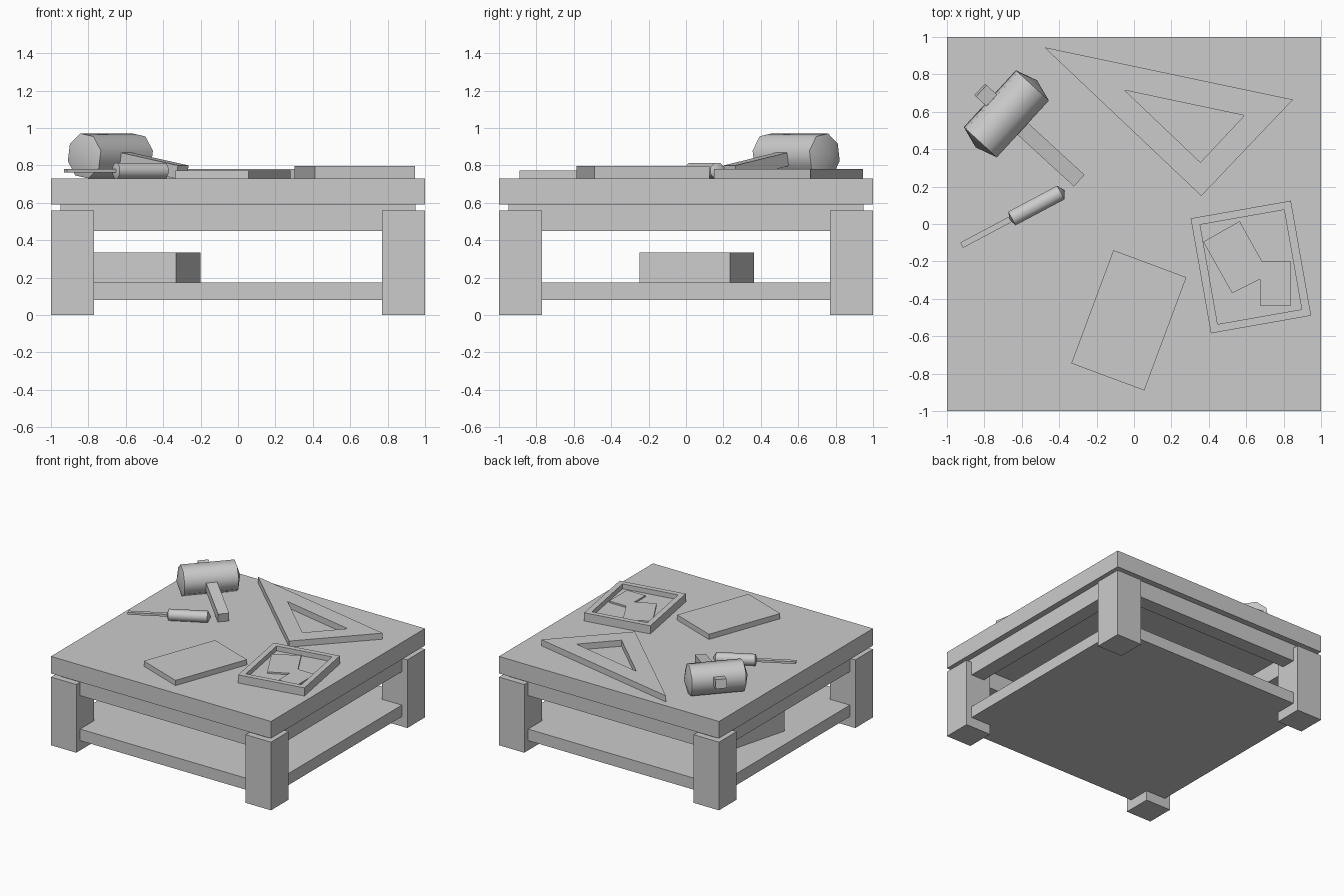
import bpy, bmesh, math
from mathutils import Matrix, Vector

if "Cube" in bpy.data.objects:
    bpy.data.objects.remove(bpy.data.objects["Cube"])


def finish(name, bm, matrix=None):
    if matrix:
        bm.transform(matrix)
    bmesh.ops.recalc_face_normals(bm, faces=bm.faces[:])
    me = bpy.data.meshes.new(name)
    bm.to_mesh(me)
    bm.free()
    ob = bpy.data.objects.new(name, me)
    bpy.context.collection.objects.link(ob)
    return ob


def box(name, lo, hi, matrix=None):
    bm = bmesh.new()
    bmesh.ops.create_cube(bm, size=1)
    for v in bm.verts:
        v.co = [(a + b) / 2 + c * (b - a) for a, b, c in zip(lo, hi, v.co)]
    return finish(name, bm, matrix)


def prism(name, pts, z0, z1):
    bm = bmesh.new()
    face = bm.faces.new([bm.verts.new((x, y, z0)) for x, y in pts])
    top = bmesh.ops.extrude_face_region(bm, geom=[face], use_keep_orig=True)["geom"]
    for v in top:
        if isinstance(v, bmesh.types.BMVert):
            v.co.z = z1
    return finish(name, bm)


def ring(name, outer, inner, z0, z1, matrix=None):
    """Flat frame between two outlines with the same point count."""
    bm = bmesh.new()
    loops = [[bm.verts.new((x, y, z)) for x, y in pts]
             for pts, z in ((outer, z0), (outer, z1), (inner, z1), (inner, z0))]
    n = len(outer)
    for k in range(4):
        a, b = loops[k], loops[(k + 1) % 4]
        for i in range(n):
            j = (i + 1) % n
            bm.faces.new((a[i], a[j], b[j], b[i]))
    return finish(name, bm, matrix)


def rect(w, h):
    return [(-w, -h), (w, -h), (w, h), (-w, h)]


def lathe(name, profile, sides, matrix):
    """Faceted solid around local x from (x, radius) pairs, pointed ends."""
    bm = bmesh.new()
    tips = [bm.verts.new((profile[k][0], 0, 0)) for k in (0, -1)]
    rings = [[bm.verts.new((x, r * math.cos(t), r * math.sin(t)))
              for t in ((i + 0.5) * math.tau / sides for i in range(sides))]
             for x, r in profile[1:-1]]
    for i in range(sides):
        j = (i + 1) % sides
        bm.faces.new((tips[0], rings[0][j], rings[0][i]))
        bm.faces.new((tips[1], rings[-1][i], rings[-1][j]))
        for a, b in zip(rings, rings[1:]):
            bm.faces.new((a[i], a[j], b[j], b[i]))
    ob = finish(name, bm, matrix)
    bpy.ops.object.select_all(action='DESELECT')
    ob.select_set(True)
    bpy.context.view_layer.objects.active = ob
    bpy.ops.object.shade_smooth_by_angle(angle=math.radians(50))
    return ob


def place(x, y, z, deg):
    return Matrix.Translation((x, y, z)) @ Matrix.Rotation(math.radians(deg), 4, 'Z')


# Table
box("table_top", (-1, -1, 0.59), (1, 1, 0.73))
ring("apron", rect(0.95, 0.95), rect(0.83, 0.83), 0.45, 0.59)
box("lower_shelf", (-0.95, -0.95, 0.08), (0.95, 0.95, 0.175))
for sx, nx in ((-1, "left"), (1, "right")):
    for sy, ny in ((-1, "front"), (1, "back")):
        xs, ys = sorted((sx * 0.77, sx)), sorted((sy * 0.77, sy))
        box(f"{ny}_{nx}_leg", (xs[0], ys[0], 0), (xs[1], ys[1], 0.56))

# Storage box on the shelf
box("storage_box", (-0.25, -0.25, 0), (0.25, 0.25, 0.16), place(-0.508, 0.058, 0.175, -15))

# Set square
ring("set_square", [(-0.48, 0.945), (0.36, 0.15), (0.85, 0.665)],
     [(-0.05, 0.715), (0.355, 0.33), (0.59, 0.58)], 0.73, 0.78)

# Slab
prism("slab", [(-0.11, -0.14), (-0.335, -0.745), (0.055, -0.89), (0.28, -0.285)], 0.73, 0.773)

# Shallow tray with a cut piece inside
tray = place(0.625, -0.23, 0, 10)
ring("tray_rim", rect(0.272, 0.312), rect(0.228, 0.27), 0.73, 0.797, tray)
box("tray_floor", (-0.23, -0.272, 0.73), (0.23, 0.272, 0.757), tray)
prism("tray_piece", [(0.37, -0.095), (0.525, -0.37), (0.675, -0.295), (0.675, -0.435),
                     (0.84, -0.435), (0.84, -0.2), (0.685, -0.2), (0.565, 0.015)], 0.75, 0.77)

# Mallet: handle along local y (tilted), head along local x
mallet = place(-0.6825, 0.589, 0.851, 47.5) @ Matrix.Rotation(math.radians(9.4), 4, 'X')
lathe("mallet_head", [(-0.243, 0), (-0.206, 0.123), (0.206, 0.123), (0.243, 0)], 8, mallet)
box("mallet_handle", (-0.042, -0.53, -0.036), (0.042, 0.19, 0.036), mallet)

# Chisel
chisel = place(-0.52, 0.1, 0.772, 28)
lathe("chisel_handle", [(-0.165, 0), (-0.15, 0.045), (0.145, 0.045), (0.17, 0)], 8, chisel)
box("chisel_blade", (-0.455, -0.016, -0.009), (-0.14, 0.016, 0.009), chisel)
